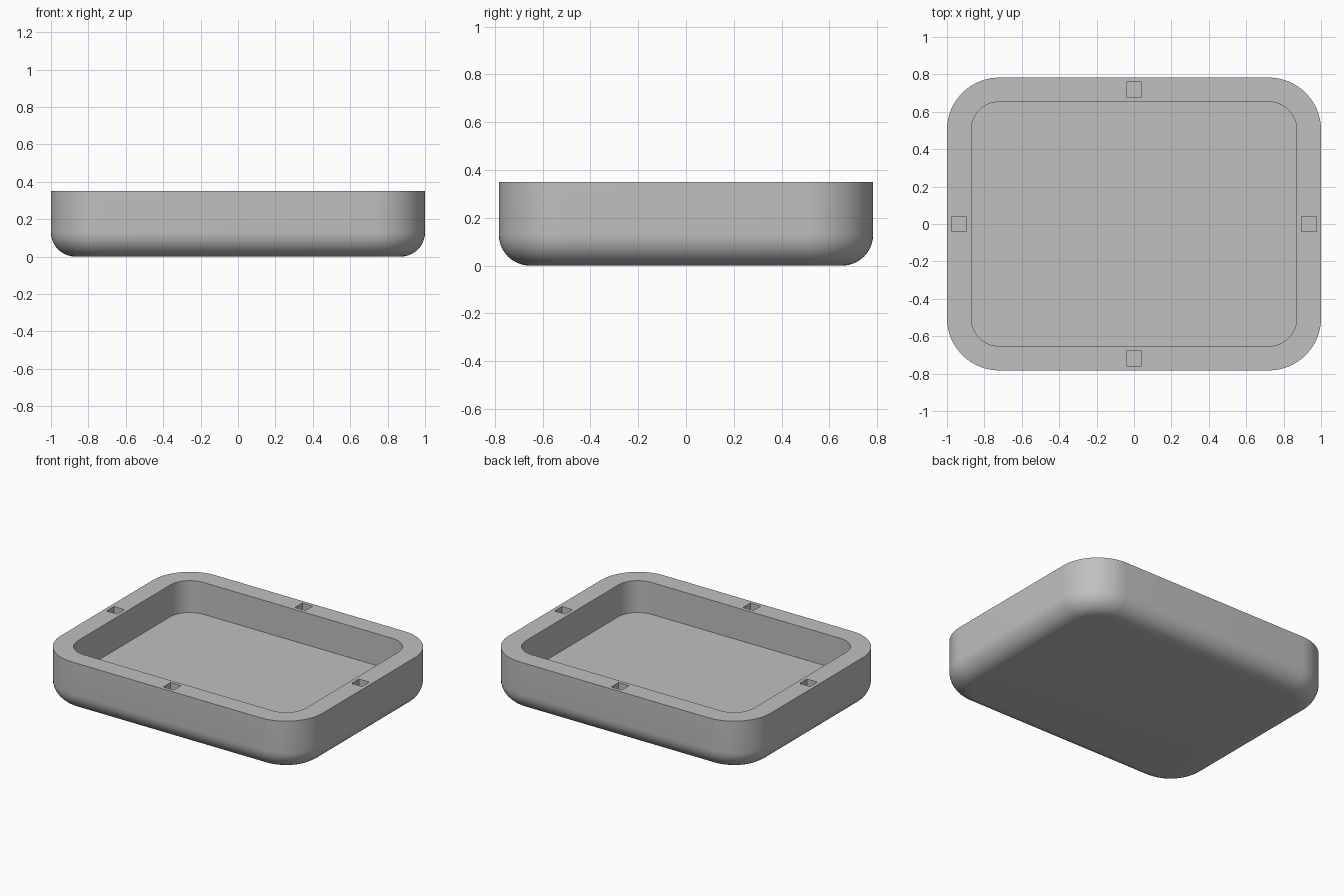
import bpy
import bmesh
import math

cube = bpy.data.objects.get("Cube")
if cube:
    bpy.data.objects.remove(cube, do_unlink=True)

HALF_X, HALF_Y, HEIGHT = 1.0, 0.783, 0.35
CORNER, WALL = 0.28, 0.13
CORNER_STEPS, FILLET_STEPS = 16, 10
SLOT, SLOT_DEPTH = 0.08, 0.08

grey = bpy.data.materials.new("plain grey")
grey.use_nodes = True
colour = (0.53, 0.53, 0.53, 1)
grey.diffuse_color = colour
grey.node_tree.nodes["Principled BSDF"].inputs["Base Color"].default_value = colour


def rounded_loop(bm, inset, z):
    """Ring of vertices around a rounded rectangle, inset from the outer wall."""
    radius = CORNER - inset
    ring = []
    for quarter, (sx, sy) in enumerate([(1, 1), (-1, 1), (-1, -1), (1, -1)]):
        for i in range(CORNER_STEPS + 1):
            a = (quarter + i / CORNER_STEPS) * math.pi / 2
            ring.append(bm.verts.new((sx * (HALF_X - CORNER) + radius * math.cos(a),
                                      sy * (HALF_Y - CORNER) + radius * math.sin(a), z)))
    return ring


# Tray: filleted underside, straight wall, flat rim, recessed floor
profile = []
for i in range(FILLET_STEPS + 1):
    a = i / FILLET_STEPS * math.pi / 2
    profile.append((WALL * (1 - math.sin(a)), WALL * (1 - math.cos(a))))
profile += [(0, HEIGHT), (WALL, HEIGHT), (WALL, WALL)]

bm = bmesh.new()
rings = [rounded_loop(bm, inset, z) for inset, z in profile]
for low, high in zip(rings, rings[1:]):
    for i in range(len(low)):
        j = (i + 1) % len(low)
        bm.faces.new((low[i], low[j], high[j], high[i]))
bm.faces.new(rings[0][::-1])
bm.faces.new(rings[-1])
bmesh.ops.recalc_face_normals(bm, faces=bm.faces)
mesh = bpy.data.meshes.new("tray")
bm.to_mesh(mesh)
bm.free()
mesh.materials.append(grey)
tray = bpy.data.objects.new("tray", mesh)
bpy.context.collection.objects.link(tray)

# Square slots sunk in the middle of each rim side
cutters = []
mid_x, mid_y = HALF_X - WALL / 2, HALF_Y - WALL / 2
for x, y in [(mid_x, 0), (-mid_x, 0), (0, mid_y), (0, -mid_y)]:
    bpy.ops.mesh.primitive_cube_add(size=1, location=(x, y, HEIGHT))
    cutter = bpy.context.object
    cutter.name = "slot_cutter"
    cutter.scale = (SLOT, SLOT, 2 * SLOT_DEPTH)
    cutter.hide_render = True
    cutter.data.materials.append(grey)
    cutters.append(cutter)
    cut = tray.modifiers.new("slot", "BOOLEAN")
    cut.operation = "DIFFERENCE"
    cut.solver = "EXACT"
    cut.object = cutter

bpy.ops.object.select_all(action="DESELECT")
tray.select_set(True)
bpy.context.view_layer.objects.active = tray
for cut in list(tray.modifiers):
    bpy.ops.object.modifier_apply(modifier=cut.name)
for cutter in cutters:
    bpy.data.objects.remove(cutter, do_unlink=True)
bpy.ops.object.shade_smooth_by_angle(angle=math.radians(30))
